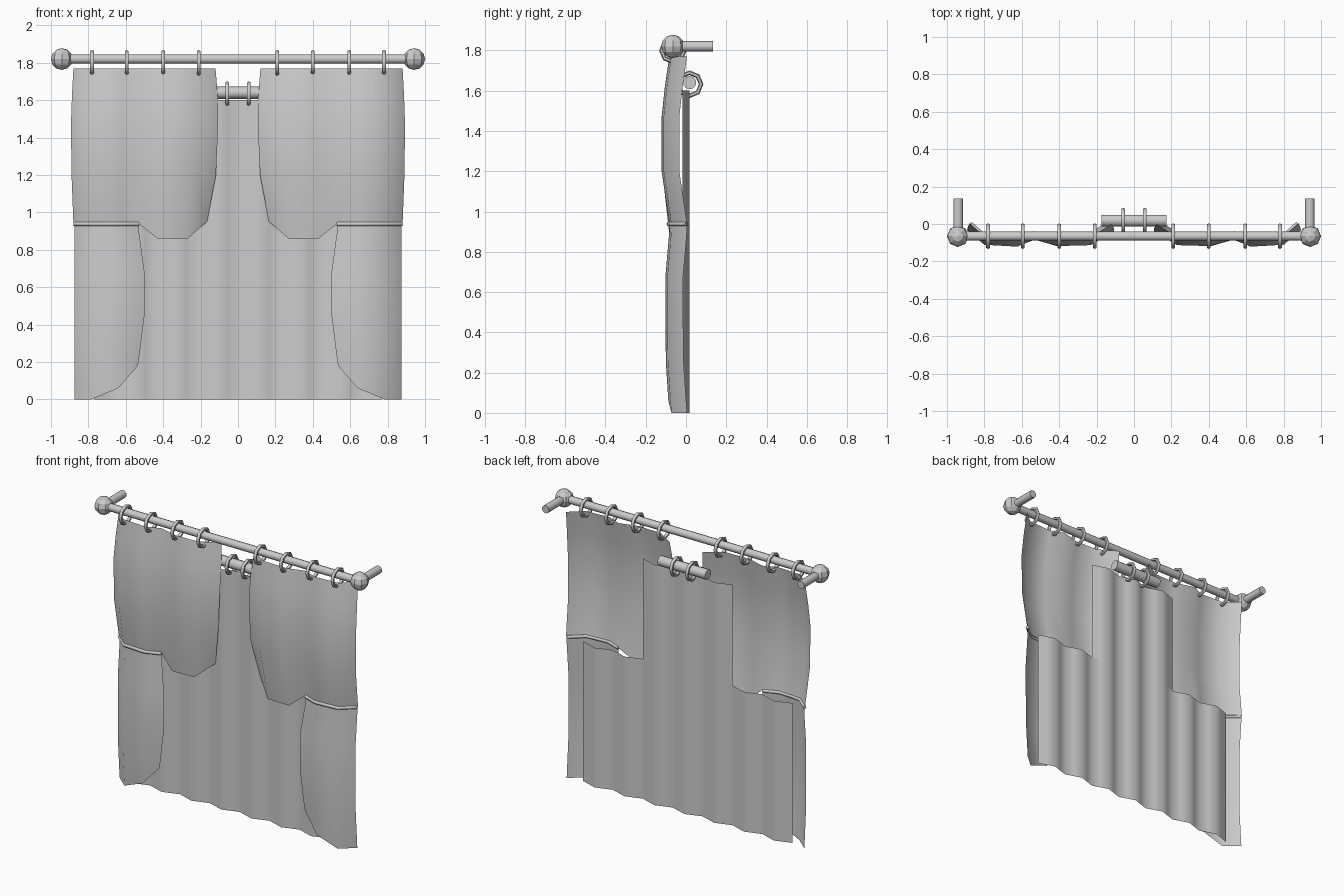
import bpy, math
from mathutils import Vector

if "Cube" in bpy.data.objects:
    bpy.data.objects.remove(bpy.data.objects["Cube"])

ROD_Y, ROD_Z = -0.065, 1.82


def smooth(ob, angle=60):
    bpy.ops.object.select_all(action='DESELECT')
    bpy.context.view_layer.objects.active = ob
    ob.select_set(True)
    bpy.ops.object.shade_smooth_by_angle(angle=math.radians(angle))


def rod(name, a, b, r, sides=10):
    a, b = Vector(a), Vector(b)
    bpy.ops.mesh.primitive_cylinder_add(vertices=sides, radius=r, depth=(b - a).length, location=(a + b) / 2)
    ob = bpy.context.object
    ob.name = name
    ob.rotation_euler = (b - a).to_track_quat('Z', 'Y').to_euler()
    smooth(ob)


def ring(name, x, y, z, r=0.057):
    bpy.ops.mesh.primitive_torus_add(major_segments=8, minor_segments=6, major_radius=r,
                                     minor_radius=0.0115, location=(x, y, z),
                                     rotation=(0, math.pi / 2, 0))
    bpy.context.object.name = name
    smooth(bpy.context.object)


def cloth(name, rows):
    # join equal-length rows of points into a sheet
    n = len(rows[0])
    faces = [(i * n + j, i * n + j + 1, (i + 1) * n + j + 1, (i + 1) * n + j)
             for i in range(len(rows) - 1) for j in range(n - 1)]
    me = bpy.data.meshes.new(name)
    me.from_pydata([p for r in rows for p in r], [], faces)
    ob = bpy.data.objects.new(name, me)
    bpy.context.collection.objects.link(ob)
    smooth(ob)
    return ob


def lerp(a, b, t):
    return a + (b - a) * t


# rods, brackets, finials and rings
rod("main_rod", (-0.92, ROD_Y, ROD_Z), (0.92, ROD_Y, ROD_Z), 0.025)
rod("inner_rod", (-0.175, 0.018, 1.64), (0.175, 0.018, 1.64), 0.033)
for s in (-1, 1):
    rod("bracket", (s * 0.94, ROD_Y, ROD_Z), (s * 0.94, 0.135, ROD_Z), 0.026)
    bpy.ops.mesh.primitive_uv_sphere_add(segments=8, ring_count=6, radius=0.058,
                                         location=(s * 0.942, ROD_Y, ROD_Z))
    bpy.context.object.name = "finial"
    for x in (0.21, 0.4, 0.595, 0.78):
        ring("curtain_ring", s * x, ROD_Y, 1.80)
    ring("inner_ring", s * 0.058, 0.018, 1.632)

# wavy back sheet: wide lower part and narrow upper part
def wave_row(half, z):
    n = round(half / 0.055)
    return [(k * 0.055, 0.018 * math.cos(k * math.pi / 2), z) for k in range(-n, n + 1)]

cloth("back_sheet_lower", [wave_row(0.77, 0), wave_row(0.77, 0.93)])
cloth("back_sheet_upper", [wave_row(0.33, 0.93), wave_row(0.33, 1.6)])

# front curtains: folds given as column positions from outer to inner edge
TOP_X = [0.88, 0.79, 0.62, 0.53, 0.41, 0.24, 0.12]
LOW_X = [0.88, 0.79, 0.62, 0.53, 0.43, 0.27, 0.165]
DEPTH = [0.005, -0.073, -0.083, -0.045, -0.08, -0.075, 0.0]
END_Z = [0.94, 0.94, 0.94, 0.94, 0.86, 0.86, 0.95]
UPPER = [(1.77, 0, 0.88, 0.12), (1.62, -0.022, 0.888, 0.108), (1.47, -0.038, 0.893, 0.106),
         (1.2, -0.038, 0.89, 0.118)]
LOWER_X = [0.875, 0.785, 0.63, 0.53]
LOWER = [(0.94, 0, 0.53), (0.9, 0, 0.53), (0.68, -0.019, 0.5), (0.45, -0.019, 0.5), (0.25, -0.017, 0.525)]
HEM = [(0.875, 0), (0.785, 0), (0.64, 0.06), (0.535, 0.18)]

for s in (-1, 1):
    rows = []
    for z, dy, outer, inner in UPPER:
        rows.append([(s * lerp(outer, inner, (0.88 - x) / 0.76), d + dy, z) for x, d in zip(TOP_X, DEPTH)])
    rows.append([(s * x, d, z) for x, d, z in zip(LOW_X, DEPTH, END_Z)])
    cloth("curtain_upper", rows)

    rows = []
    for z, dy, inner in LOWER:
        rows.append([(s * lerp(0.875, inner, (0.875 - x) / 0.345), d + dy, z) for x, d in zip(LOWER_X, DEPTH)])
    rows.append([(s * x, d - z * 0.08, z) for (x, z), d in zip(HEM, DEPTH)])
    cloth("curtain_lower", rows)

    # tie band following the folds
    cu = bpy.data.curves.new("tie_band", 'CURVE')
    cu.dimensions = '3D'
    cu.bevel_depth = 0.011
    cu.bevel_resolution = 1
    cu.use_fill_caps = True
    sp = cu.splines.new('POLY')
    sp.points.add(3)
    for p, x, d in zip(sp.points, LOWER_X, DEPTH):
        p.co = (s * x, d - 0.003, 0.938, 1)
    bpy.context.collection.objects.link(bpy.data.objects.new("tie_band", cu))
